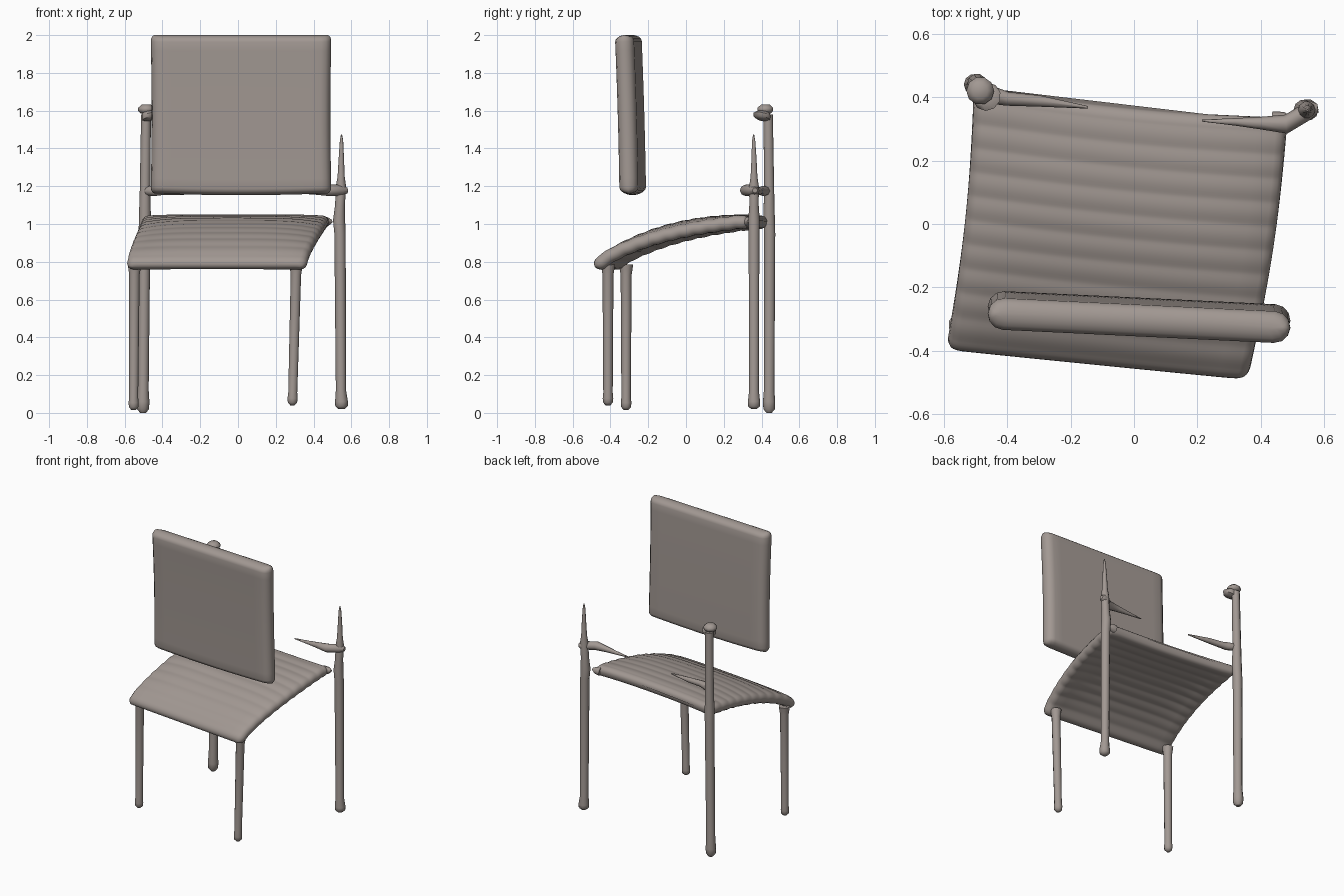
import bpy, bmesh, math
from mathutils import Vector

if "Cube" in bpy.data.objects:
    bpy.data.objects.remove(bpy.data.objects["Cube"])

mat = bpy.data.materials.new("warm grey")
mat.diffuse_color = (0.36, 0.315, 0.29, 1)
mat.use_nodes = True
mat.node_tree.nodes["Principled BSDF"].inputs["Base Color"].default_value = mat.diffuse_color


def lerp(a, b, t):
    return a + (b - a) * t


def loft(name, rings, angle):
    """Skin closed rings into a capped solid."""
    bm = bmesh.new()
    vs = [[bm.verts.new(p) for p in ring] for ring in rings]
    n = len(vs[0])
    for a, b in zip(vs, vs[1:]):
        for i in range(n):
            j = (i + 1) % n
            bm.faces.new((a[i], a[j], b[j], b[i]))
    bm.faces.new(vs[0][::-1])
    bm.faces.new(vs[-1])
    bmesh.ops.recalc_face_normals(bm, faces=bm.faces[:])
    me = bpy.data.meshes.new(name)
    bm.to_mesh(me)
    bm.free()
    me.materials.append(mat)
    ob = bpy.data.objects.new(name, me)
    bpy.context.collection.objects.link(ob)
    bpy.ops.object.select_all(action='DESELECT')
    ob.select_set(True)
    bpy.context.view_layer.objects.active = ob
    bpy.ops.object.shade_smooth_by_angle(angle=math.radians(angle))


def slab(name, point, width, r, corner, steps, waist=0.0):
    """Soft-edged panel over the surface point(s, v), half thickness r."""
    arc = [math.radians(-90 + 30 * i) for i in range(7)]
    half = [(1, math.cos(a), math.sin(a)) for a in arc]
    half += [(1 - 2 * i / 15, 0, 1) for i in range(1, 15)]
    half += [(-1, -math.cos(a), math.sin(a)) for a in arc[::-1]]
    half += [(-1 + 2 * i / 15, 0, -1) for i in range(1, 15)]
    ends = [0, 0.004, 0.012, 0.024]
    vals = ends + [lerp(0.04, 0.96, i / steps) for i in range(steps + 1)]
    vals += [1 - e for e in ends[::-1]]
    rings = []
    for v in vals:
        u = min(1, min(v, 1 - v) / 0.04)
        f = math.sqrt(1 - (1 - u) ** 2)            # rounded ends
        inset = corner * (1 - f) + waist * math.sin(math.pi * v)
        h = r * max(f, 0.15)
        ring = []
        for side, c, k in half:
            s = 0.5 + (side * (width / 2 - r - inset) + c * r) / width
            p = point(s, v)
            n = (point(s + .01, v) - point(s - .01, v)).cross(
                point(s, v + .01) - point(s, v - .01)).normalized()
            ring.append(p + n * h * k)
        rings.append(ring)
    loft(name, rings, 60)


def tube(name, pts, n=10):
    """Round bar through (x, y, z, radius) points."""
    q = (Vector(pts[-1][:3]) - Vector(pts[0][:3])).to_track_quat('Z', 'Y')
    rings = [[Vector(p[:3]) + q @ Vector((p[3] * math.cos(2 * math.pi * i / n),
                                          p[3] * math.sin(2 * math.pi * i / n), 0))
              for i in range(n)] for p in pts]
    loft(name, rings, 50)


# Seat: skewed, arched panel with drooping sides and shallow cross ridges
def seat_point(s, v):
    left = Vector((lerp(-0.592, -0.505, v), lerp(-0.39, 0.435, v), 0))
    right = Vector((lerp(0.36, 0.485, v), lerp(-0.485, 0.335, v), 0))
    p = left.lerp(right, s)
    arch = math.sin(math.pi * v)
    p.x += 0.017 * arch
    p.y -= 0.08 * s * (1 - s) * v
    p.z = (0.785 + 0.585 * v - 0.485 * v ** 2 + 0.13 * v ** 3
           - 0.015 * max(0, 1 - v / 0.15) ** 2
           - 0.032 * abs(2 * s - 1) ** 4 * arch
           + 0.002 * math.cos(2 * math.pi * 11 * v))
    return p


slab("seat", seat_point, 0.96, 0.036, 0.03, 88)


# Backrest: floating upright cushion, slightly turned and leaning
def back_point(s, v):
    bow = 4 * s * (1 - s)
    return Vector((lerp(-0.462, 0.494, s),
                   lerp(-0.264, -0.31, s) + 0.005 - 0.012 * v - 0.012 * v * v,
                   lerp(1.163 - 0.01 * bow, 2.0, v)))


slab("backrest", back_point, 0.954, 0.05, 0.02, 16, 0.005)

# Front legs
for name, xb, xt, y, z0 in (("front_leg_left", -0.553, -0.548, -0.317, 0.015),
                            ("front_leg_right", 0.288, 0.308, -0.413, 0.04)):
    prof = ((0, .012), (.02, .026), (.05, .028), (.09, .025), (.5, .027),
            (.93, .029), (.97, .034), (1, .037))
    tube(name, [(lerp(xb, xt, t), y, lerp(z0, 0.785, t), r) for t, r in prof])

# Back posts
tube("back_post_left", [
    (-.503, .44, 0, .015), (-.503, .44, .02, .032), (-.503, .44, .06, .034),
    (-.502, .44, .12, .029), (-.495, .443, .95, .031), (-.493, .44, 1.02, .032),
    (-.492, .44, 1.18, .028), (-.487, .435, 1.58, .026)])
tube("back_post_right", [
    (.548, .36, .02, .015), (.548, .36, .035, .033), (.548, .36, .06, .034),
    (.545, .36, .12, .027), (.54, .36, .95, .03), (.535, .36, 1.02, .032),
    (.54, .36, 1.1, .026), (.545, .36, 1.2, .027), (.546, .36, 1.25, .019),
    (.547, .36, 1.35, .014), (.548, .358, 1.44, .009), (.548, .358, 1.475, .003)])

# Knob on the left post
tube("post_cap", [(-.485, .42, 1.585, .03), (-.485, .42, 1.6, .044),
                  (-.485, .42, 1.615, .044), (-.485, .42, 1.632, .024)])
tube("post_collar", [(-.465, .402, 1.55, .022), (-.465, .402, 1.56, .044),
                     (-.465, .402, 1.58, .046), (-.475, .41, 1.592, .035)])

# Broken rail stubs pointing inward from the posts
tube("rail_stub_left", [
    (-.50, .435, 1.175, .016), (-.475, .422, 1.175, .025), (-.44, .405, 1.175, .027),
    (-.40, .395, 1.175, .022), (-.3, .388, 1.172, .018), (-.145, .368, 1.168, .004)], 8)
tube("rail_stub_right", [
    (.58, .365, 1.178, .014), (.555, .36, 1.178, .03), (.48, .315, 1.178, .03),
    (.40, .318, 1.176, .02), (.32, .322, 1.173, .012), (.215, .326, 1.17, .003)], 8)

# Small nub at the seat's back right corner
tube("seat_corner_nub", [(.44, .325, 1.01, .03), (.475, .33, 1.012, .024),
                         (.498, .332, 1.015, .008)], 8)
